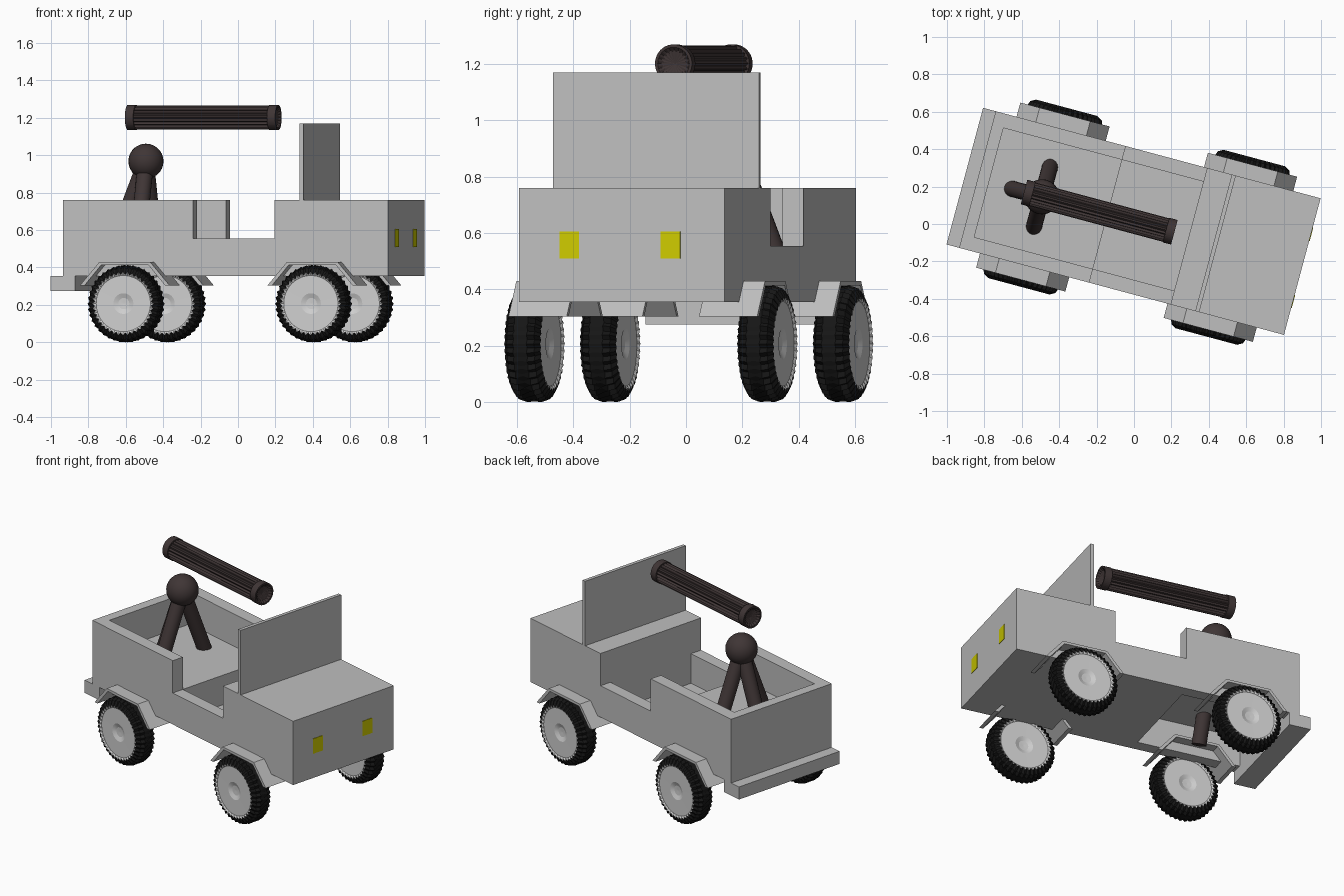
import bpy, bmesh, math
from mathutils import Matrix, Vector

if "Cube" in bpy.data.objects:
    bpy.data.objects.remove(bpy.data.objects["Cube"])

# The vehicle is laid out along its own axes (x forward, y left), then turned
TURN = Matrix.Rotation(math.radians(-15), 4, 'Z') @ Matrix.Translation((0, 0.013, 0))
HALF = 0.378          # half body width


def material(name, r, g, b):
    m = bpy.data.materials.new(name)
    m.diffuse_color = (r, g, b, 1)
    m.use_nodes = True
    m.node_tree.nodes["Principled BSDF"].inputs["Base Color"].default_value = m.diffuse_color
    return m


GREY = material("body grey", 0.52, 0.52, 0.52)
HUB = material("hub light grey", 0.62, 0.62, 0.62)
RUBBER = material("tyre black", 0.008, 0.008, 0.008)
IRON = material("gun brown", 0.05, 0.036, 0.036)
YELLOW = material("lamp yellow", 0.62, 0.6, 0.0)


def finish(name, bm, mats, matrix=Matrix(), smooth=None):
    bmesh.ops.remove_doubles(bm, verts=bm.verts, dist=1e-5)
    bmesh.ops.recalc_face_normals(bm, faces=bm.faces)
    me = bpy.data.meshes.new(name)
    bm.to_mesh(me)
    bm.free()
    me.transform(TURN @ matrix)
    for m in mats:
        me.materials.append(m)
    if smooth:
        me.shade_smooth()
        me.set_sharp_from_angle(angle=math.radians(smooth))
    ob = bpy.data.objects.new(name, me)
    bpy.context.collection.objects.link(ob)
    return ob


def box(name, x, y, z, mat):
    bm = bmesh.new()
    bmesh.ops.create_cube(bm, size=1)
    for v in bm.verts:
        v.co = [lo + (c + 0.5) * (hi - lo) for c, (lo, hi) in zip(v.co, (x, y, z))]
    return finish(name, bm, [mat])


def lathe(name, rings, n, mats, matrix, mat_of=lambda i: 0):
    """Rings of (position, radius, tooth height) around the x axis."""
    bm = bmesh.new()
    loops = []
    for p, r, amp in rings:
        loop = []
        for k in range(n):
            a = math.tau * k / n - math.pi / 2
            rr = r + (amp if k % 2 == 0 else -amp)
            loop.append(bm.verts.new((p, rr * math.cos(a), rr * math.sin(a))))
        loops.append(loop)
    for i in range(len(loops) - 1):
        for k in range(n):
            j = (k + 1) % n
            f = bm.faces.new((loops[i][k], loops[i][j], loops[i + 1][j], loops[i + 1][k]))
            f.material_index = mat_of(i)
    bmesh.ops.dissolve_degenerate(bm, dist=1e-5, edges=bm.edges)
    return finish(name, bm, mats, matrix)


# Body: a solid block with the cab, load bed, side openings and underside cut out
body = box("body", (-0.87, 0.928), (-HALF, HALF), (0.355, 0.76), GREY)
IN = 0.302
cutters = [
    ("cab_cutter", (-0.15, 0.30), (-IN, IN), (0.367, 1)),
    ("bed_cutter", (-0.807, -0.14), (-IN, IN), (0.555, 1)),
    ("opening_cutter", (-0.15, 0.30), (-0.6, 0.6), (0.555, 1.1)),
    ("underside_cutter", (-0.807, -0.158), (-IN, IN), (0.1, 0.545)),
]
for name, x, y, z in cutters:
    cut = box(name, x, y, z, GREY)
    mod = body.modifiers.new(name, 'BOOLEAN')
    mod.operation, mod.object, mod.solver = 'DIFFERENCE', cut, 'EXACT'
    cut.hide_render = True
    cut.hide_viewport = True

# Bake the cuts and drop the cutters
bpy.context.view_layer.update()
baked = bpy.data.meshes.new_from_object(body.evaluated_get(bpy.context.evaluated_depsgraph_get()))
body.modifiers.clear()
body.data = baked
for name, *_ in cutters:
    bpy.data.objects.remove(bpy.data.objects[name])

# Rear bumper, windscreen and headlamps
box("rear_bumper", (-0.94, -0.805), (-HALF, HALF), (0.275, 0.355), GREY)
box("windscreen", (0.437, 0.459), (-HALF, HALF), (0.76, 1.17), GREY)
for side in (-1, 1):
    y = side * 0.186 - 0.007
    box("headlamp", (0.925, 0.931), (y - 0.036, y + 0.036), (0.51, 0.605), YELLOW)

# Wheels and mudguards
half_wheel = [(0.045, 0.0, 0), (0.047, 0.03, 0), (0.057, 0.055, 0), (0.058, 0.15, 0),
              (0.066, 0.163, 0.007), (0.05, 0.192, 0.006), (0.025, 0.2, 0.007)]
wheel = half_wheel + [(0, 0.2, -0.005)] + [(-p, r, a) for p, r, a in reversed(half_wheel)]
last = len(wheel) - 1
guard = [(-0.247, 0.305), (-0.14, 0.43), (0.14, 0.43), (0.247, 0.305),
         (0.222, 0.305), (0.13, 0.414), (-0.13, 0.414), (-0.222, 0.305)]
for end, x in (("front", 0.53), ("rear", -0.508)):
    for label, side in (("left", 1), ("right", -1)):
        m = Matrix.Translation((x, side * 0.428, 0.207)) @ Matrix.Rotation(math.pi / 2, 4, 'Z')
        lathe(f"{end}_{label}_wheel", wheel, 80, [RUBBER, HUB], m,
              lambda i: 1 if i < 4 or i >= last - 4 else 0)
        bm = bmesh.new()
        face = bm.faces.new([bm.verts.new((x + s, side * 0.243, z)) for s, z in guard])
        ext = bmesh.ops.extrude_face_region(bm, geom=[face])["geom"]
        bmesh.ops.translate(bm, vec=(0, side * 0.214, 0),
                            verts=[g for g in ext if isinstance(g, bmesh.types.BMVert)])
        if not face.is_valid or len(bm.faces) < 10:
            bm.faces.new([v for v in bm.verts][:8])
        finish(f"{end}_{label}_mudguard", bm, [GREY])

# Gun mount: ball on three legs
ball = Vector((-0.513, 0, 0.968))
bm = bmesh.new()
bmesh.ops.create_uvsphere(bm, u_segments=24, v_segments=14, radius=0.094)
finish("gun_ball", bm, [IRON], Matrix.Translation(ball), 40)
for dx, dy in ((-1, 0), (0, 1), (0, -1)):
    foot = Vector((ball.x + dx * 0.228, dy * 0.228, 0.385))
    axis = foot - ball
    bm = bmesh.new()
    bmesh.ops.create_cone(bm, cap_ends=True, segments=20, radius1=0.043, radius2=0.043,
                          depth=axis.length)
    m = Matrix.Translation((ball + foot) / 2) @ axis.to_track_quat('Z', 'Y').to_matrix().to_4x4()
    finish("gun_leg", bm, [IRON], m, 40)

# Gun barrel: fluted tube with a plain collar and shallow recess at each end
A, B = -0.612, 0.22
end_a = [(0.02, 0, 0), (0.012, 0.045, 0.004), (0, 0.058, 0), (0, 0.068, 0),
         (0.046, 0.068, 0), (0.046, 0.06, 0.005)]
barrel = [(A + p, r, a) for p, r, a in end_a] + [(B - p, r, a) for p, r, a in reversed(end_a)]
lathe("gun_barrel", barrel, 40, [IRON], Matrix.Translation((0, 0, 1.202)))
